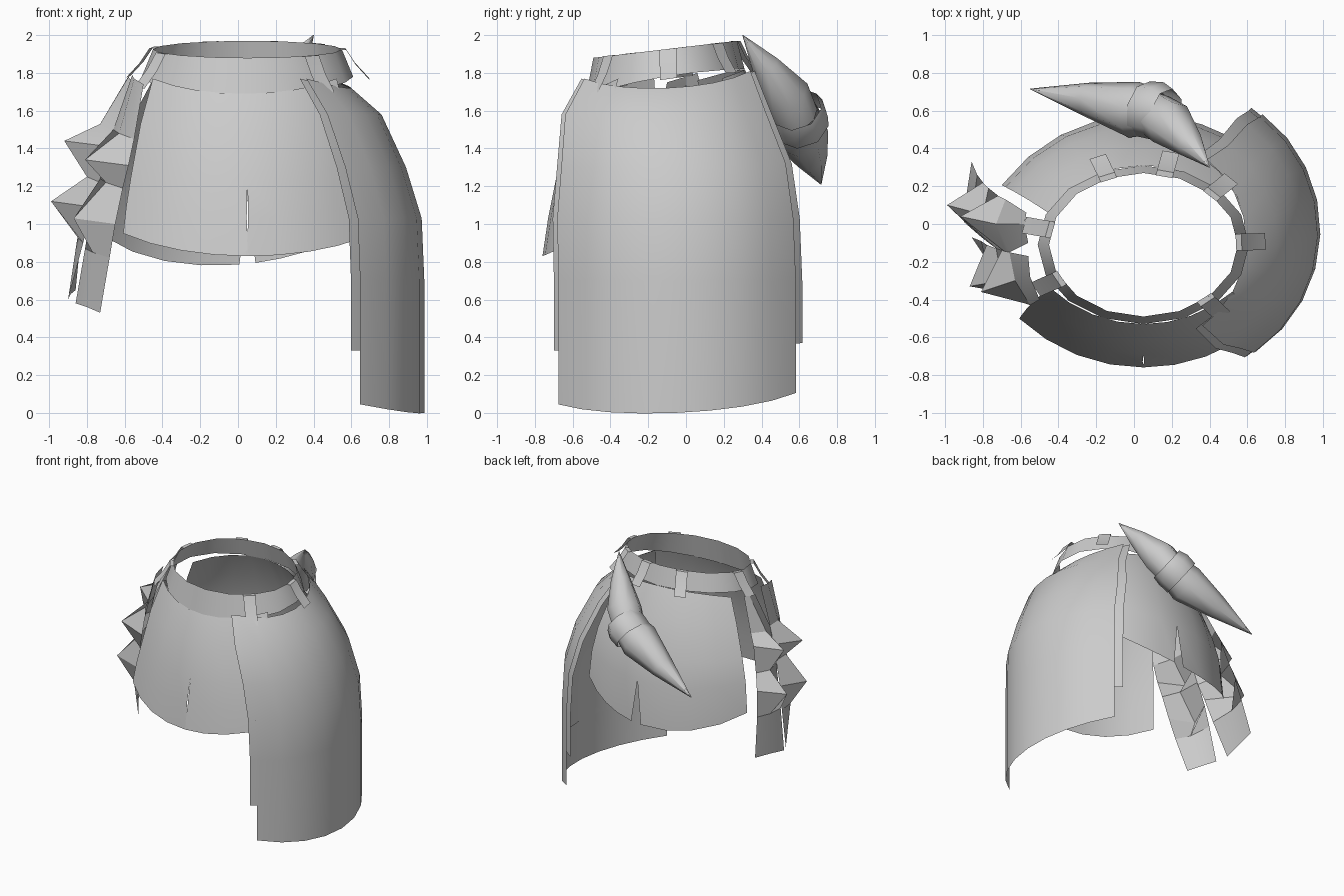
import bpy, bmesh, math
from mathutils import Vector

cube = bpy.data.objects.get("Cube")
if cube:
    bpy.data.objects.remove(cube)

grey = bpy.data.materials.new("grey_cloth")
grey.use_nodes = True
grey.diffuse_color = (0.6, 0.6, 0.6, 1)
grey.node_tree.nodes["Principled BSDF"].inputs["Base Color"].default_value = (0.6, 0.6, 0.6, 1)


def loft(name, grids, closed=False, angle=40):
    """Skin one or more grids of points (rows run downward) into an object."""
    bm = bmesh.new()
    for rows in grids:
        vs = [[bm.verts.new(p) for p in row] for row in rows]
        n = len(rows[0])
        for a, b in zip(vs, vs[1:]):
            for i in range(n if closed else n - 1):
                j = (i + 1) % n
                bm.faces.new((a[i], b[i], b[j], a[j]))
    bmesh.ops.remove_doubles(bm, verts=bm.verts, dist=0.0005)
    mesh = bpy.data.meshes.new(name)
    bm.to_mesh(mesh)
    bm.free()
    mesh.materials.append(grey)
    obj = bpy.data.objects.new(name, mesh)
    bpy.context.collection.objects.link(obj)
    bpy.ops.object.select_all(action='DESELECT')
    obj.select_set(True)
    bpy.context.view_layer.objects.active = obj
    bpy.ops.object.shade_smooth_by_angle(angle=math.radians(angle))


def arc_rows(rows, a0, a1, n, full, inset=0.0):
    """Rows are (z start, z middle, z end, centre x, centre y, radius)."""
    out = []
    for k, (zs, zm, ze, cx, cy, r) in enumerate(rows):
        lo = a0(k) if callable(a0) else a0
        hi = a1(k) if callable(a1) else a1
        line = []
        for i in range(n + 1):
            deg = lo + (hi - lo) * i / n
            t = (deg - full[0]) / (full[1] - full[0])
            z = zs * (1 - t) * (1 - 2 * t) + zm * 4 * t * (1 - t) + ze * t * (2 * t - 1)
            a = math.radians(deg)
            line.append((cx + (r - inset) * math.cos(a), cy + (r - inset) * math.sin(a), z))
        out.append(line)
    return out


def slit_panel(name, rows, a0, a1, mid, gaps):
    """Panel split at the middle, opening by the gap angles."""
    left = arc_rows(rows, a0, lambda k: mid - gaps[k], 4, (a0, a1))
    right = arc_rows(rows, lambda k: mid + gaps[k], a1, 4, (a0, a1))
    loft(name, [left, right])


# Waistband, tilted down toward the front
def band_point(deg, f, out=0.0):
    a = math.radians(deg)
    rx, ry = 0.5 + 0.06 * f + out, 0.38 + 0.04 * f + out
    s = math.sin(a)
    z = (1.925 + 0.045 * s) * (1 - f) + (1.78 + 0.07 * s - 0.03 * s * s) * f
    return (0.05 + rx * math.cos(a), -0.11 + ry * s, z)


loft("waistband", [[[band_point(i * 22.5, f) for i in range(16)] for f in (0, 1)]], closed=True)

# Belt loops over the waistband
for i, deg in enumerate((168, -152, -49, 2, 44, 77, 112)):
    rows = []
    for f, out in ((0.0, -0.01), (0.0, 0.02), (0.55, 0.04), (1.1, 0.08)):
        c = Vector(band_point(deg, f, out))
        d = Vector(band_point(deg + 1, f, out)) - Vector(band_point(deg - 1, f, out))
        d = d.normalized() * 0.045
        rows.append([c - d, c + d])
    loft(f"belt_loop_{i + 1}", [rows])

# Short front panel with a closed seam
front = [
    (1.77, 1.69, 1.77, 0.05, 0.205, 0.735),
    (1.53, 1.50, 1.53, 0.05, 0.21, 0.83),
    (1.25, 1.23, 1.25, 0.05, 0.215, 0.905),
    (1.10, 1.03, 1.10, 0.05, 0.21, 0.94),
    (0.95, 0.83, 0.93, 0.05, 0.205, 0.965),
]
slit_panel("front_panel", front, -133, -50, -90, (0, 0, 0, 0.25, -0.3))

# Short back panel with an open slit
back = [
    (1.77, 1.82, 1.76, 0.05, -0.32, 0.63),
    (1.60, 1.61, 1.58, 0.05, -0.33, 0.75),
    (1.36, 1.33, 1.34, 0.05, -0.345, 0.86),
    (1.17, 1.13, 1.17, 0.05, -0.355, 0.915),
    (0.96, 0.78, 0.93, 0.05, -0.36, 0.94),
]
slit_panel("back_panel", back, 54, 143, 90, (0, 0, 0, 0, 2.6))

# Long side panel with a slightly wider, shorter lining
side = [
    (1.77, 1.72, 1.81, 0.06, -0.09, 0.54),
    (1.58, 1.58, 1.60, 0.11, -0.10, 0.65),
    (1.30, 1.30, 1.32, 0.16, -0.055, 0.73),
    (1.03, 1.03, 1.03, 0.205, -0.045, 0.768),
    (0.70, 0.70, 0.70, 0.215, -0.035, 0.772),
]
hem = [(0.045, 0.0, 0.105, 0.215, -0.035, 0.772)]
lining_hem = [(0.33, 0.33, 0.37, 0.215, -0.035, 0.772)]
loft("side_panel", [arc_rows(side + hem, -56, 53, 8, (-56, 53))])
loft("side_lining", [arc_rows(side + lining_hem, -60, 58, 8, (-60, 58), 0.005)])


# Hanging ribbons with jagged folds: z, then x and y of front edge, fold, back edge
def ribbon(name, rows):
    loft(name, [[[(xb, yb, z + 0.02), (xf, yf, z), (xa, ya, z - 0.03)]
                 for z, xa, ya, xf, yf, xb, yb in rows]], angle=25)


ribbon("ribbon_front", [
    (1.77, -0.50, -0.40, -0.55, -0.28, -0.56, -0.17),
    (1.48, -0.55, -0.43, -0.63, -0.30, -0.66, -0.15),
    (1.34, -0.58, -0.42, -0.81, -0.36, -0.70, -0.14),
    (1.22, -0.61, -0.40, -0.70, -0.30, -0.73, -0.13),
    (1.03, -0.65, -0.37, -0.87, -0.33, -0.78, -0.11),
    (0.85, -0.68, -0.33, -0.77, -0.26, -0.81, -0.09),
    (0.56, -0.73, -0.25, -0.80, -0.16, -0.86, -0.07),
])
ribbon("ribbon_back", [
    (1.78, -0.56, -0.10, -0.58, 0.00, -0.57, 0.06),
    (1.53, -0.66, -0.15, -0.73, 0.00, -0.68, 0.13),
    (1.44, -0.68, -0.15, -0.92, 0.04, -0.72, 0.15),
    (1.25, -0.73, -0.13, -0.80, 0.05, -0.77, 0.19),
    (1.12, -0.77, -0.10, -0.99, 0.10, -0.80, 0.22),
    (0.93, -0.82, -0.06, -0.85, 0.12, -0.83, 0.26),
    (0.63, -0.90, 0.01, -0.885, 0.17, -0.86, 0.33),
])


# Bow: two tapering lobes meeting at a knot
def tube(name, path, sides=8):
    axis = (Vector(path[-1][:3]) - Vector(path[0][:3])).normalized()
    u = axis.cross(Vector((0, 0, 1))).normalized()
    v = axis.cross(u)
    rows = []
    for x, y, z, r in path:
        rows.append([Vector((x, y, z)) + r * (u * math.cos(a) + v * math.sin(a))
                     for a in (math.tau * i / sides for i in range(sides))])
    loft(name, [rows], closed=True, angle=60)


tube("bow_upper_lobe", [(0.40, 0.30, 2.0, 0.002), (0.30, 0.42, 1.84, 0.075),
                        (0.19, 0.53, 1.68, 0.13), (0.10, 0.59, 1.55, 0.12)])
tube("bow_lower_lobe", [(0.12, 0.59, 1.57, 0.12), (0.0, 0.605, 1.49, 0.15),
                        (-0.25, 0.66, 1.36, 0.09), (-0.55, 0.715, 1.21, 0.002)])
tube("bow_knot", [(0.17, 0.58, 1.61, 0.14), (0.12, 0.6, 1.57, 0.155),
                  (0.05, 0.61, 1.52, 0.15)])
